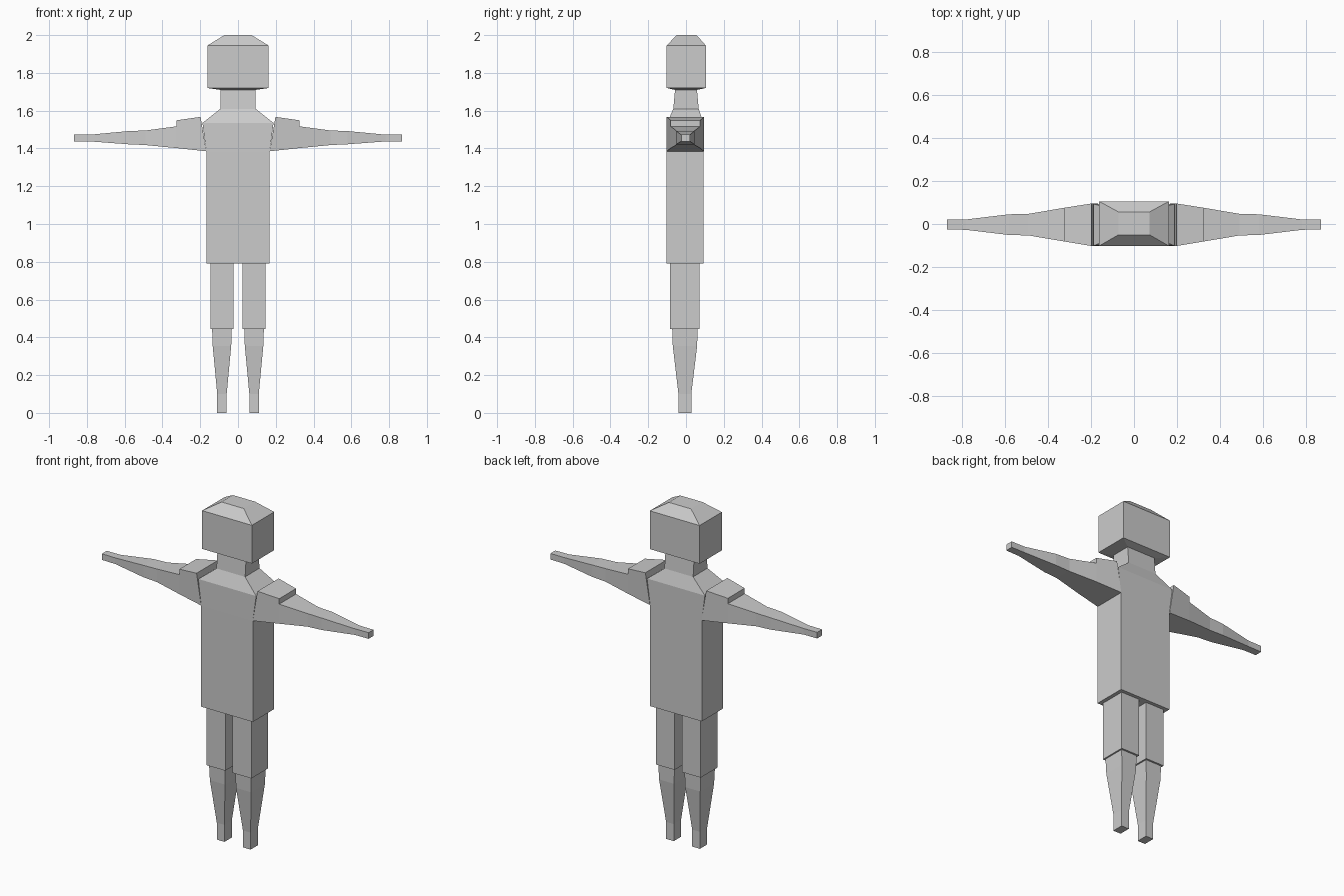
import bpy, bmesh

if "Cube" in bpy.data.objects:
    bpy.data.objects.remove(bpy.data.objects["Cube"])

grey = bpy.data.materials.new("light_grey")
grey.diffuse_color = (0.6, 0.6, 0.6, 1)
grey.use_nodes = True
grey.node_tree.nodes["Principled BSDF"].inputs["Base Color"].default_value = grey.diffuse_color


def loft(name, rings):
    """Flat-faced solid through a list of four-cornered rings."""
    bm = bmesh.new()
    loops = [[bm.verts.new(p) for p in ring] for ring in rings]
    for a, b in zip(loops, loops[1:]):
        for i in range(4):
            j = (i + 1) % 4
            bm.faces.new((a[i], a[j], b[j], b[i]))
    bm.faces.new(loops[0][::-1])
    bm.faces.new(loops[-1])
    bmesh.ops.recalc_face_normals(bm, faces=bm.faces)
    mesh = bpy.data.meshes.new(name)
    bm.to_mesh(mesh)
    bm.free()
    mesh.materials.append(grey)
    obj = bpy.data.objects.new(name, mesh)
    bpy.context.collection.objects.link(obj)
    return obj


def level(z, cx, hx, y0, y1):
    """Horizontal rectangle at height z."""
    return [(cx - hx, y0, z), (cx + hx, y0, z), (cx + hx, y1, z), (cx - hx, y1, z)]


def slice_x(side, xb, xt, y0, y1, zb, zt):
    """Upright rectangle across an arm; bottom and top may lean apart."""
    return [(side * xb, y0, zb), (side * xb, y1, zb),
            (side * xt, y1, zt), (side * xt, y0, zt)]


# Torso with sloping shoulders and neck
loft("torso", [
    level(0.79, 0, 0.168, -0.102, 0.093),
    level(1.385, 0, 0.168, -0.102, 0.093),
    level(1.535, 0, 0.188, -0.100, 0.093),
    level(1.61, 0, 0.093, -0.067, 0.067),
    level(1.712, 0, 0.093, -0.058, 0.058),
])

# Head with bevelled crown and shallow underside
loft("head", [
    level(1.71, 0, 0.093, -0.058, 0.058),
    level(1.72, 0, 0.162, -0.102, 0.105),
    level(1.945, 0, 0.162, -0.102, 0.105),
    level(2.0, 0, 0.072, -0.050, 0.056),
])

for side, label in ((-1, "left"), (1, "right")):
    # Arm: raised shoulder pad, step down, then taper to the hand
    loft(label + "_arm", [slice_x(side, *s) for s in (
        (0.168, 0.198, -0.102, 0.095, 1.385, 1.567),
        (0.325, 0.325, -0.081, 0.075, 1.402, 1.549),
        (0.325, 0.325, -0.081, 0.075, 1.402, 1.517),
        (0.490, 0.490, -0.053, 0.047, 1.418, 1.495),
        (0.580, 0.580, -0.051, 0.045, 1.422, 1.492),
        (0.780, 0.780, -0.027, 0.021, 1.437, 1.473),
        (0.868, 0.868, -0.025, 0.020, 1.437, 1.473),
    )])
    cx = side * 0.085
    # Thigh block
    loft(label + "_thigh", [
        level(0.445, cx, 0.061, -0.084, 0.072),
        level(0.79, cx, 0.061, -0.084, 0.072),
    ])
    # Shin tapering to a straight ankle
    loft(label + "_shin", [
        level(0.0, cx, 0.025, -0.040, 0.028),
        level(0.10, cx, 0.025, -0.040, 0.028),
        level(0.355, cx, 0.049, -0.070, 0.059),
        level(0.445, cx, 0.052, -0.073, 0.061),
    ])
